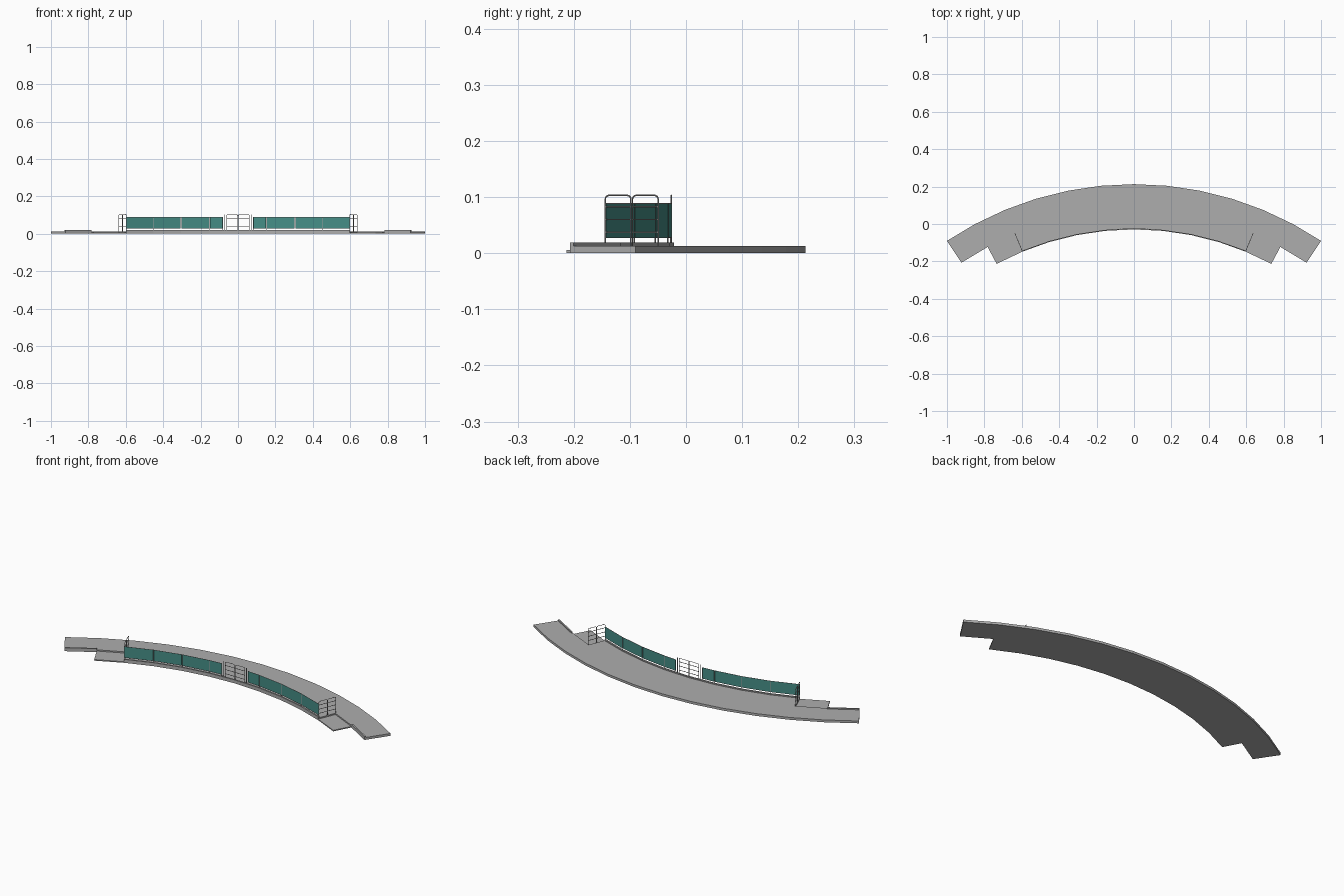
import bpy
import bmesh
from math import sin, cos, radians
from mathutils import Vector

cube = bpy.data.objects.get("Cube")
if cube:
    bpy.data.objects.remove(cube, do_unlink=True)

CENTRE_Y = -1.587          # centre of the plan arc
STEP = 5.625               # degrees per straight segment
R_OUT, R_MID, R_IN = 1.80, 1.66, 1.558
R_FENCE = 1.562
DECK_Z, CURB_Z, LEDGE_Z = 0.013, 0.019, 0.006


def material(name, rgb):
    m = bpy.data.materials.new(name)
    m.use_nodes = True
    m.diffuse_color = (*rgb, 1)
    m.node_tree.nodes["Principled BSDF"].inputs["Base Color"].default_value = (*rgb, 1)
    return m


CONCRETE = material("concrete grey", (0.42, 0.42, 0.42))
TEAL = material("teal panel", (0.06, 0.27, 0.24))
METAL = material("rail grey", (0.36, 0.36, 0.36))


def polar(r, deg, z=0.0):
    a = radians(deg)
    return Vector((r * sin(a), CENTRE_Y + r * cos(a), z))


def arc(r, a0, a1):
    """Plan points along an arc, one per segment."""
    n = max(1, round(abs(a1 - a0) / STEP))
    return [polar(r, a0 + (a1 - a0) * i / n) for i in range(n + 1)]


def prism(name, outline, z0, z1, mat):
    """Extrude a plan outline from z0 to z1."""
    bm = bmesh.new()
    base = bm.faces.new([bm.verts.new((p.x, p.y, z0)) for p in outline])
    new = bmesh.ops.extrude_face_region(bm, geom=[base])["geom"]
    bmesh.ops.translate(bm, vec=(0, 0, z1 - z0),
                        verts=[g for g in new if isinstance(g, bmesh.types.BMVert)])
    bmesh.ops.recalc_face_normals(bm, faces=bm.faces)
    mesh = bpy.data.meshes.new(name)
    bm.to_mesh(mesh)
    bm.free()
    mesh.materials.append(mat)
    ob = bpy.data.objects.new(name, mesh)
    bpy.context.collection.objects.link(ob)
    return ob


def band(name, r0, r1, a0, a1, z0, z1, mat):
    return prism(name, arc(r1, a0, a1) + arc(r0, a1, a0), z0, z1, mat)


def tubes(name, paths, radius, mat):
    """Round bars along several paths, joined in one mesh object."""
    cu = bpy.data.curves.new(name, "CURVE")
    cu.dimensions = "3D"
    cu.bevel_depth = radius
    cu.bevel_resolution = 1
    cu.use_fill_caps = True
    for path in paths:
        sp = cu.splines.new("POLY")
        sp.points.add(len(path) - 1)
        for pt, co in zip(sp.points, path):
            pt.co = (*co, 1)
    cu.materials.append(mat)
    ob = bpy.data.objects.new(name, cu)
    bpy.context.collection.objects.link(ob)
    bpy.ops.object.select_all(action="DESELECT")
    bpy.context.view_layer.objects.active = ob
    ob.select_set(True)
    bpy.ops.object.convert(target="MESH")
    bpy.ops.object.shade_smooth_by_angle()


def hoop_paths(p, q, z0=DECK_Z, z1=0.103, corner=0.007):
    """Rounded hoop between two plan points, with three cross rails."""
    d = (q - p).normalized()
    up = Vector((0, 0, 1))
    path = [p + up * z0]
    for i in range(5):
        t = radians(90 * i / 4)
        path.append(p + d * corner * (1 - cos(t)) + up * (z1 - corner * (1 - sin(t))))
    for i in range(5):
        t = radians(90 * i / 4)
        path.append(q - d * corner * (1 - sin(t)) + up * (z1 - corner * (1 - cos(t))))
    path.append(q + up * z0)
    rails = [[p + up * z, q + up * z] for z in (0.037, 0.06, 0.083)]
    return [path] + rails


def railing(name, p, q):
    """Two hoops side by side."""
    gap = (q - p) * 0.015
    mid = (p + q) / 2
    tubes(name, hoop_paths(p, mid - gap) + hoop_paths(mid + gap, q), 0.0014, METAL)


# Deck: wide band with the inner edge cut back at both ends
END, NOTCH, FENCE_END = 6 * STEP, 5 * STEP, 4 * STEP
outline = (arc(R_OUT, -END, END) + arc(R_MID, END, FENCE_END)
           + arc(R_IN, FENCE_END, -FENCE_END) + arc(R_MID, -FENCE_END, -END))
prism("deck", outline, 0, DECK_Z, CONCRETE)

# Curb below the fence
band("front_curb", R_IN, R_IN + 0.008, -FENCE_END, FENCE_END, DECK_Z, CURB_Z, CONCRETE)

for side, s in (("left", 1), ("right", -1)):
    # Low ledge beyond the fence, and the curb on the end wing
    band(side + "_ledge", R_IN, R_MID, s * FENCE_END, s * NOTCH, 0, LEDGE_Z, CONCRETE)
    band(side + "_wing_curb", R_MID, R_MID + 0.008, s * NOTCH, s * END,
         DECK_Z, CURB_Z, CONCRETE)

    # Fence panels with posts and edge rails
    stops = [2.95, STEP, 2 * STEP, 3 * STEP, FENCE_END]
    bars = []
    for i, (a, b) in enumerate(zip(stops, stops[1:])):
        band(f"{side}_panel_{i + 1}", R_FENCE - 0.001, R_FENCE + 0.001,
             s * (a + 0.08), s * (b - 0.08), 0.028, 0.088, TEAL)
        for z in (0.028, 0.088):
            bars.append([polar(R_FENCE, s * a, z), polar(R_FENCE, s * b, z)])
    for a in stops:
        bars.append([polar(R_FENCE, s * a, DECK_Z), polar(R_FENCE, s * a, 0.089)])
    tubes(side + "_fence_frame", bars, 0.0013, METAL)

    # Railing across the fence end
    railing(side + "_end_railing", polar(R_FENCE, s * FENCE_END), polar(R_MID + 0.004, s * FENCE_END))

    # Tall post beside the middle opening
    tubes(side + "_gate_post", [[polar(R_FENCE, s * 2.6, DECK_Z), polar(R_FENCE, s * 2.6, 0.103)]],
          0.0016, METAL)

# Railing in the middle opening
railing("middle_railing", polar(R_FENCE, -2.2), polar(R_FENCE, 2.2))
